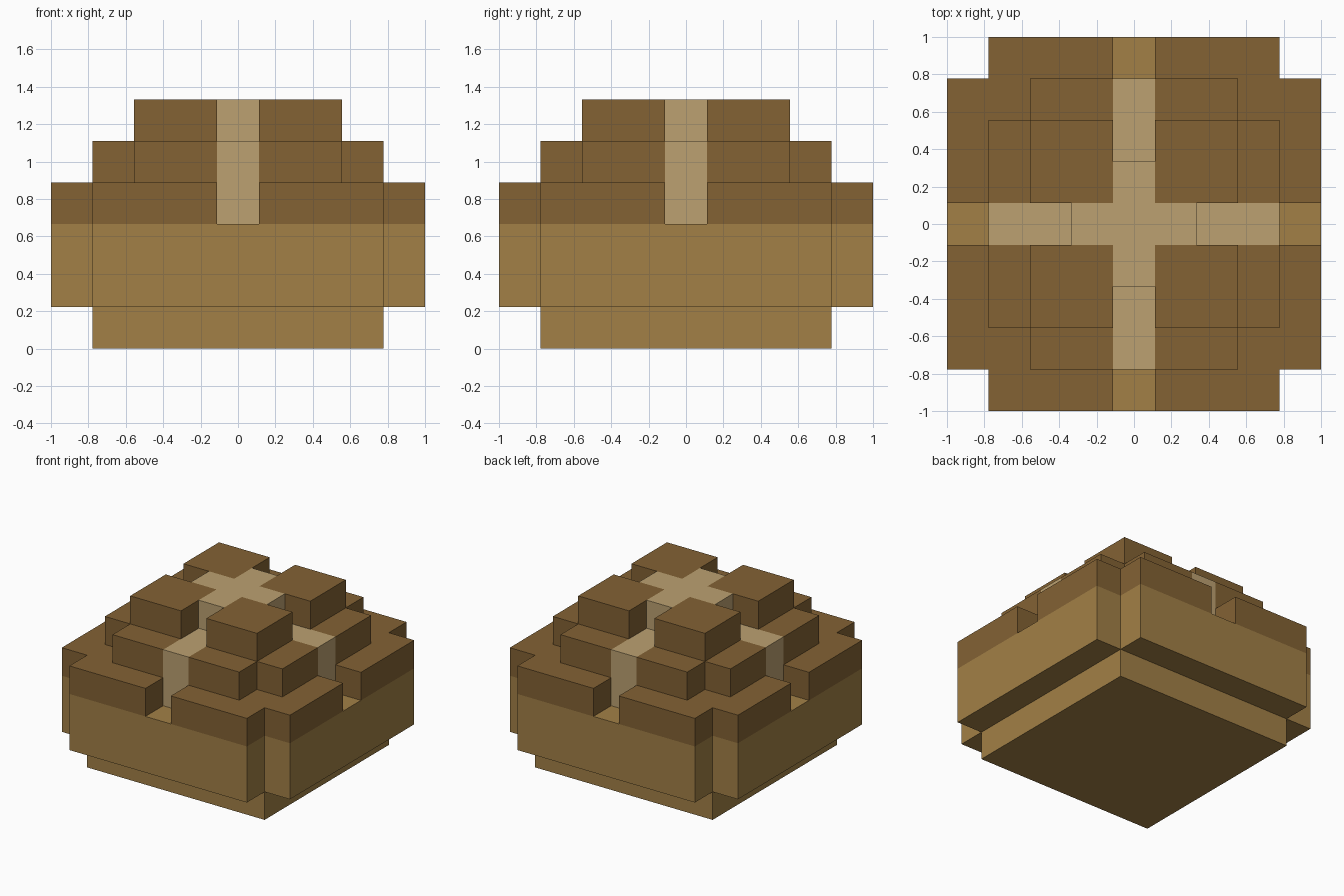
import bpy
import bmesh

cube = bpy.data.objects.get("Cube")
if cube:
    bpy.data.objects.remove(cube, do_unlink=True)

U = 2 / 9  # edge of one block


def material(name, rgb):
    linear = [((c / 255 + 0.055) / 1.055) ** 2.4 for c in rgb] + [1]
    mat = bpy.data.materials.new(name)
    mat.use_nodes = True
    mat.diffuse_color = linear
    mat.node_tree.nodes["Principled BSDF"].inputs["Base Color"].default_value = linear
    return mat


def square(a):
    return [(-a, -a), (a, -a), (a, a), (-a, a)]


def plus(a, w):
    """Cross outline with arms reaching a and half width w."""
    side = [(a, -w), (a, w), (w, w)]
    outline = []
    for _ in range(4):
        outline += side
        side = [(-y, x) for x, y in side]
    return outline


def quarter(a, notch):
    """One quadrant of a layer, beside the cross, with its corner notched."""
    b = a - notch
    if not notch:
        return [(.5, .5), (a, .5), (a, a), (.5, a)]
    return [(.5, .5), (a, .5), (a, b), (b, b), (b, a), (.5, a)]


def prisms(name, mat, layers, sx=1, sy=1):
    """Stack of extruded outlines: (outline, bottom, top), in blocks."""
    bm = bmesh.new()
    for outline, low, high in layers:
        verts = [bm.verts.new((x * sx * U, y * sy * U, low * U)) for x, y in outline]
        face = bm.faces.new(verts)
        ext = bmesh.ops.extrude_face_region(bm, geom=[face], use_keep_orig=True)
        top = [v for v in ext["geom"] if isinstance(v, bmesh.types.BMVert)]
        bmesh.ops.translate(bm, verts=top, vec=(0, 0, (high - low) * U))
    bmesh.ops.recalc_face_normals(bm, faces=bm.faces)
    mesh = bpy.data.meshes.new(name)
    bm.to_mesh(mesh)
    bm.free()
    mesh.materials.append(mat)
    obj = bpy.data.objects.new(name, mesh)
    bpy.context.collection.objects.link(obj)
    return obj


crust_brown = material("crust brown", (131, 98, 52))
dough_tan = material("dough tan", (162, 128, 70))
icing_cream = material("icing cream", (188, 161, 113))

# Dough: narrow foot and wider body with notched corners
prisms("bun_foot", dough_tan, [(square(3.5), 0, 1)])
prisms("bun_body", dough_tan, [(plus(4.5, 3.5), 1, 3)])

# Stepped crust in four quadrants
for sx, x_name in ((1, "left"), (-1, "right")):
    for sy, y_name in ((-1, "front"), (1, "back")):
        prisms(f"crust_{y_name}_{x_name}", crust_brown,
               [(quarter(4.5, 1), 3, 4),
                (quarter(3.5, 1), 4, 5),
                (quarter(2.5, 0), 5, 6)], sx, sy)

# Icing cross with a raised centre
prisms("icing_cross", icing_cream, [(plus(3.5, .5), 3, 5)])
prisms("icing_cross_centre", icing_cream, [(plus(1.5, .5), 5, 6)])
